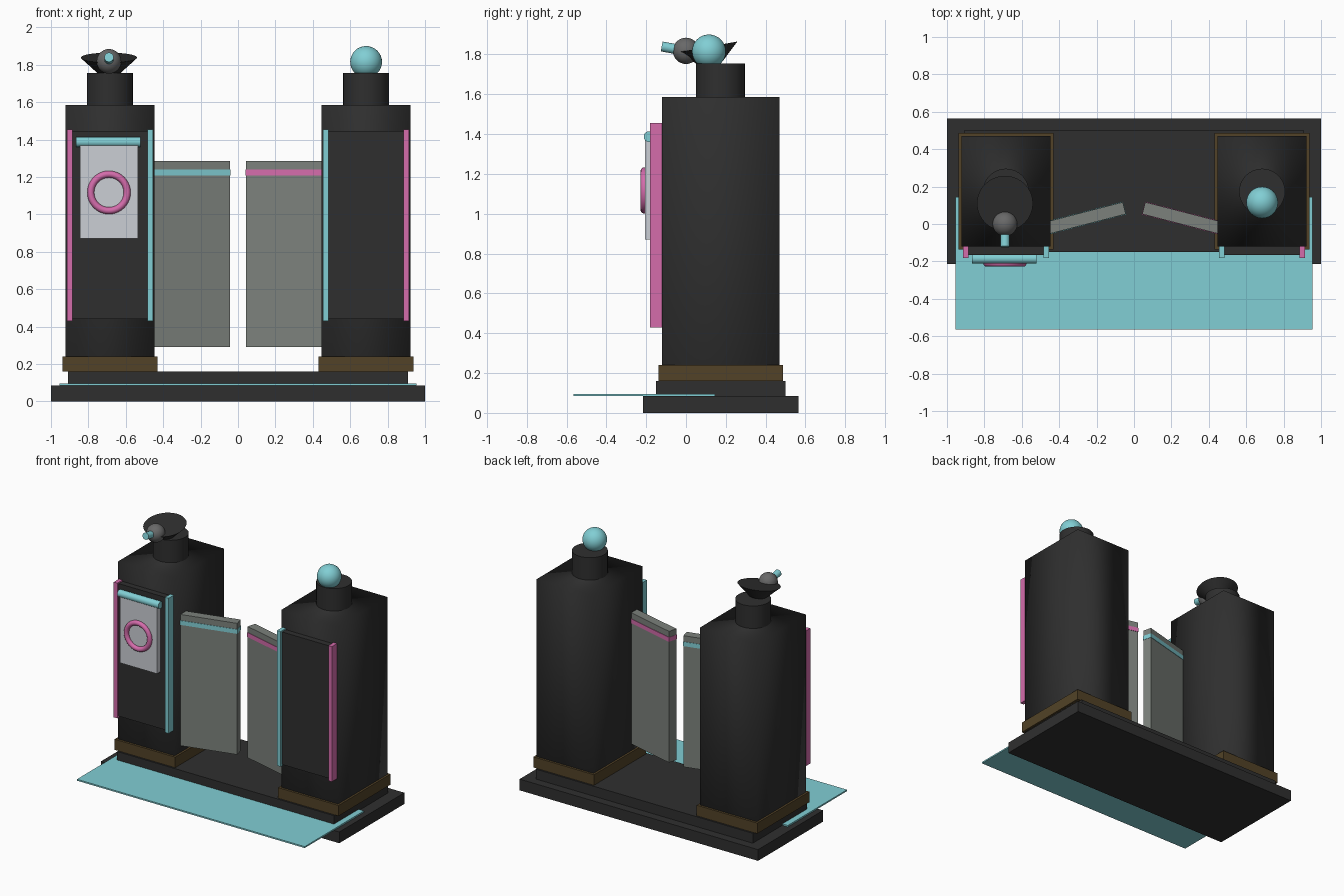
import bpy, math
from mathutils import Vector

cube = bpy.data.objects.get("Cube")
if cube:
    bpy.data.objects.remove(cube, do_unlink=True)


def material(name, rgb):
    m = bpy.data.materials.new(name)
    m.use_nodes = True
    m.diffuse_color = (*rgb, 1)
    m.node_tree.nodes["Principled BSDF"].inputs["Base Color"].default_value = (*rgb, 1)
    return m


CHARCOAL = material("charcoal", (0.028, 0.028, 0.028))
CYAN = material("cyan", (0.22, 0.62, 0.66))
PINK = material("pink", (0.66, 0.15, 0.41))
BRONZE = material("bronze", (0.085, 0.055, 0.02))
DOOR = material("door_grey", (0.20, 0.22, 0.20))
PAPER = material("pale_grey", (0.60, 0.62, 0.66))
STEEL = material("mid_grey", (0.14, 0.14, 0.14))


def finish(name, mat, smooth=False):
    ob = bpy.context.object
    ob.name = name
    ob.data.materials.append(mat)
    if smooth:
        bpy.ops.object.shade_smooth_by_angle(angle=math.radians(40))
    return ob


def box(name, mat, x, y, z, turn=0):
    """Box from (min, max) ranges, turned about its own vertical axis."""
    bpy.ops.mesh.primitive_cube_add(size=1, location=[sum(r) / 2 for r in (x, y, z)],
                                    rotation=(0, 0, turn))
    ob = finish(name, mat)
    ob.scale = [r[1] - r[0] for r in (x, y, z)]
    return ob


def rod(name, mat, start, end, r1, r2=None):
    """Round part between two points, tapered when r2 is given."""
    a, b = Vector(start), Vector(end)
    bpy.ops.mesh.primitive_cone_add(vertices=32, radius1=r1, radius2=r1 if r2 is None else r2,
                                    depth=(b - a).length, location=(a + b) / 2,
                                    rotation=(b - a).to_track_quat("Z", "Y").to_euler())
    return finish(name, mat, True)


def ball(name, mat, centre, r):
    bpy.ops.mesh.primitive_uv_sphere_add(segments=32, ring_count=16, radius=r, location=centre)
    return finish(name, mat, True)


def around(c, half):
    return (c - half, c + half)


# Stepped base and the sheet lying across its front
box("base_slab", CHARCOAL, (-1, 1), (-0.215, 0.565), (0, 0.085))
box("base_step", CHARCOAL, (-0.91, 0.91), (-0.15, 0.5), (0.08, 0.16))
box("front_sheet", CYAN, (-0.955, 0.955), (-0.565, 0.145), (0.085, 0.096))

# Two towers with trim, front panel, light strips, neck and hinged door
for side, label in ((-1, "right"), (1, "left")):
    cx = 0.685 * side
    tower = box(label + "_tower", CHARCOAL, around(cx, 0.238), (-0.12, 0.47), (0.16, 1.585))
    tower.data.shade_smooth()
    box(label + "_tower_trim", BRONZE, around(cx, 0.254), (-0.137, 0.487), (0.16, 0.24))
    box(label + "_front_panel", CHARCOAL, around(cx, 0.215), (-0.165, -0.11), (0.44, 1.445))
    for name, mat, dx in (("outer_strip", PINK, 0.215), ("inner_strip", CYAN, -0.215)):
        box(label + "_" + name, mat, around(cx + dx * side, 0.015), (-0.182, -0.11), (0.43, 1.455))
    rod(label + "_neck", CHARCOAL, (cx, 0.173, 1.57), (cx, 0.173, 1.755), 0.123)

    turn = -math.radians(14.5) * side
    dx, dy = 0.265 * side, 0.03
    box(label + "_door", DOOR, around(dx, 0.22), around(dy, 0.033), (0.29, 1.285), turn)
    box(label + "_door_stripe", CYAN if side < 0 else PINK,
        around(dx, 0.222), around(dy, 0.036), (1.207, 1.24), turn)

# Hanging sign on one tower
box("sign_sheet", PAPER, (-0.845, -0.535), (-0.205, -0.16), (0.87, 1.37))
rod("sign_roller", CYAN, (-0.865, -0.185, 1.387), (-0.52, -0.185, 1.387), 0.027)
bpy.ops.mesh.primitive_torus_add(location=(-0.69, -0.21, 1.117), rotation=(math.pi / 2, 0, 0),
                                 major_segments=40, minor_segments=12,
                                 major_radius=0.0975, minor_radius=0.0185)
finish("sign_ring", PINK, True)

# Toppers: tilted dish with a ball and nub, and a plain globe
rod("dish", CHARCOAL, (-0.69, 0.125, 1.755), (-0.69, 0.11, 1.838), 0.06, 0.15)
ball("dish_ball", STEEL, (-0.69, 0.0, 1.818), 0.066)
rod("dish_nub", CYAN, (-0.69, -0.04, 1.825), (-0.69, -0.122, 1.84), 0.025)
ball("globe", CYAN, (0.685, 0.115, 1.815), 0.085)
